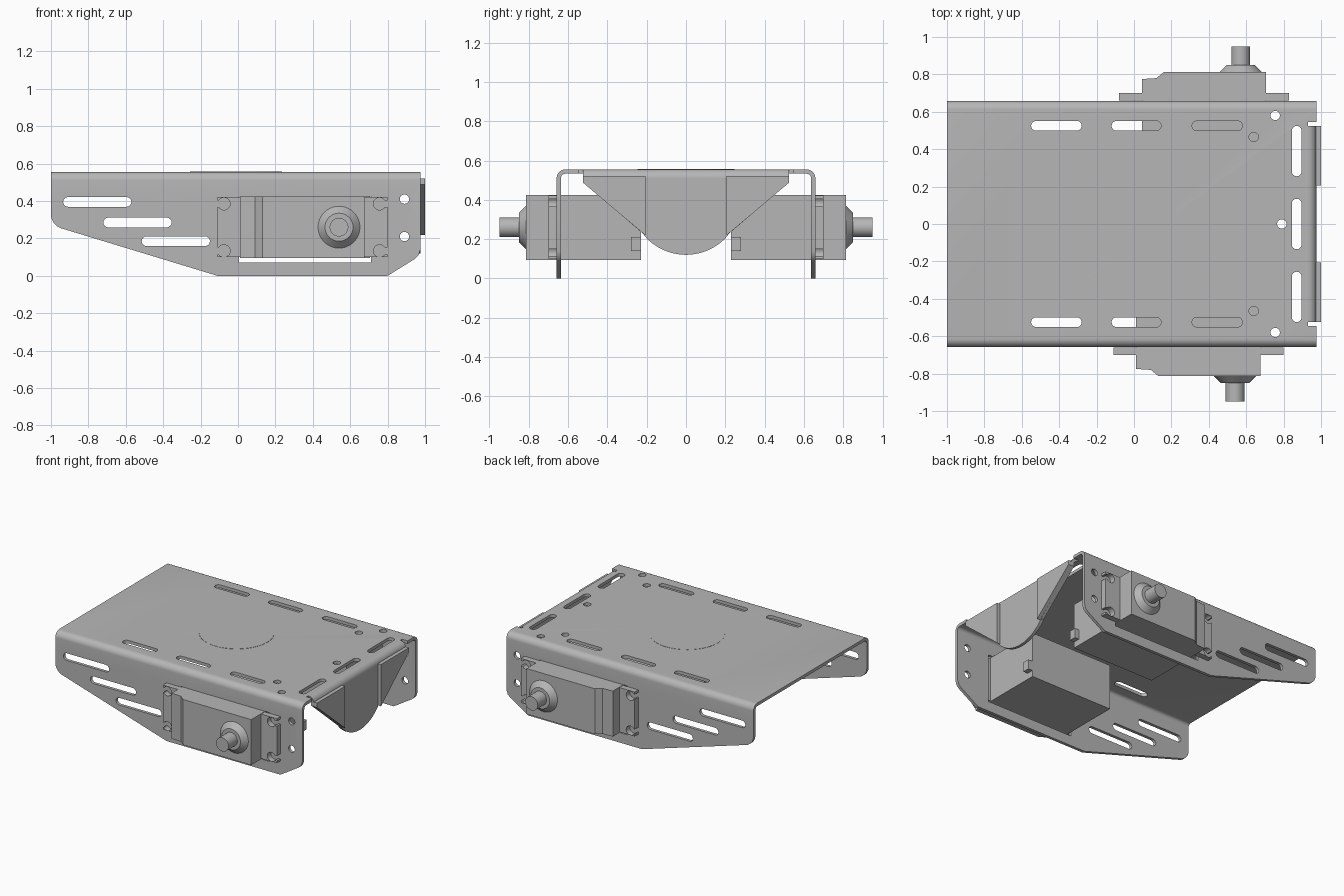
import bpy, bmesh
from math import pi, cos, sin, radians
from mathutils import Matrix

cube = bpy.data.objects.get("Cube")
if cube:
    bpy.data.objects.remove(cube)

grey = bpy.data.materials.new("plain_grey")
grey.use_nodes = True
grey.diffuse_color = (0.47, 0.47, 0.47, 1)
grey.node_tree.nodes["Principled BSDF"].inputs["Base Color"].default_value = grey.diffuse_color


def add_prism(bm, pts, axis, lo, hi):
    """Extrude a 2D outline along one axis."""
    place = {"x": lambda u, v, w: (w, u, v),
             "y": lambda u, v, w: (u, w, v),
             "z": lambda u, v, w: (u, v, w)}[axis]
    a, b = ([bm.verts.new(place(u, v, w)) for u, v in pts] for w in (lo, hi))
    faces = [bm.faces.new(a), bm.faces.new(b)]
    n = len(pts)
    for i in range(n):
        j = (i + 1) % n
        faces.append(bm.faces.new((a[i], a[j], b[j], b[i])))
    bmesh.ops.recalc_face_normals(bm, faces=faces)


def finish(name, bm):
    me = bpy.data.meshes.new(name)
    bm.to_mesh(me)
    bm.free()
    me.materials.append(grey)
    ob = bpy.data.objects.new(name, me)
    bpy.context.collection.objects.link(ob)
    return ob


def solid(name, *prisms):
    bm = bmesh.new()
    for p in prisms:
        add_prism(bm, *p)
    return finish(name, bm)


def arc(cx, cy, r, start, end, n=8):
    return [(cx + r * cos(radians(start + (end - start) * i / n)),
             cy + r * sin(radians(start + (end - start) * i / n))) for i in range(n + 1)]


def rect(u0, u1, v0, v1):
    return [(u0, v0), (u1, v0), (u1, v1), (u0, v1)]


def hole(u, v, r=0.025):
    return arc(u, v, r, 0, 345, 23)


def slot(u0, u1, v, r=0.026):
    return arc(u1 - r, v, r, -90, 90) + arc(u0 + r, v, r, 90, 270)


def boolean(ob, cutter, operation):
    mod = ob.modifiers.new("cut", "BOOLEAN")
    mod.operation, mod.object, mod.solver = operation, cutter, "EXACT"
    bpy.context.view_layer.objects.active = ob
    bpy.ops.object.modifier_apply(modifier=mod.name)
    bpy.data.objects.remove(cutter)


# Chassis: folded channel section trimmed to the side outline
W, TOP, T, R = 0.658, 0.555, 0.022, 0.045
half = [(W, -0.1)] + arc(W - R, TOP - R, R, 0, 90)
inner = [(W - T, -0.1)] + arc(W - R, TOP - R, R - T, 0, 90)
outer_run = half + [(-y, z) for y, z in reversed(half)]
inner_run = inner + [(-y, z) for y, z in reversed(inner)]
chassis = solid("chassis", (outer_run + inner_run[::-1], "x", -1.1, 1.1))
side_outline = ([(-1, 0.7)] + arc(-0.92, 0.33, 0.08, 180, 253) +
                [(-0.11, 0), (0.8, 0), (0.945, 0.09), (0.965, 0.11), (0.975, 0.14), (0.975, 0.7)])
boolean(chassis, solid("outline", (side_outline, "y", -1, 1)), "INTERSECT")

# Openings in both side walls
side_cuts = [slot(-0.935, -0.57, 0.395), slot(-0.72, -0.355, 0.285), slot(-0.515, -0.15, 0.185),
             hole(0.89, 0.41), hole(0.89, 0.21), rect(0.005, 0.712, 0.072, 0.425)]
cuts = [(c, "y", -1, 1) for c in side_cuts]

# Openings in the deck
deck_cuts = [hole(0.79, 0), rect(0.93, 1.1, -0.545, 0.545)]
for s in (-1, 1):
    deck_cuts += [slot(a, b, s * 0.525) for a, b in ((-0.55, -0.28), (-0.12, 0.145), (0.31, 0.58))]
    deck_cuts += [hole(0.755, s * 0.58), hole(0.64, s * 0.465)]
for y in (-0.39, 0, 0.39):
    deck_cuts.append([(0.87 + v, u) for u, v in slot(y - 0.135, y + 0.135, 0)])
cuts += [(c, "z", 0.5, 0.6) for c in deck_cuts]
boolean(chassis, solid("openings", *cuts), "DIFFERENCE")

# Flush round cover on the deck
solid("deck_disc", (arc(-0.01, 0, 0.246, 0, 354, 59), "z", 0.534, 0.5565))

# End flap: a bend from the deck, then a plate with a rounded lower edge
bend = arc(0.93, 0.51, 0.045, 0, 90) + arc(0.93, 0.51, 0.045 - T, 90, 0)
flap_outline = ([(-0.525, 0.51), (-0.525, 0.49), (-0.215, 0.225)] +
                arc(0, 0.40, 0.28, 220, 320, 16) + [(0.215, 0.225), (0.525, 0.49), (0.525, 0.51)])
solid("end_flap", (bend, "y", -0.525, 0.525), (flap_outline, "x", 0.953, 0.975))
for side, s in (("left", 1), ("right", -1)):
    gusset = [(s * y, z) for y, z in ((0.205, 0.52), (0.525, 0.52), (0.525, 0.488), (0.205, 0.218))]
    solid(side + "_flap_plate", (gusset, "x", 0.972, 1.0))


# Drive motors, one through each side wall
def motor(side, s, dx):
    def box(x0, x1, y0, y1, z0, z1):
        return (rect(x0 + dx, x1 + dx, z0, z1), "y", s * y0, s * y1)

    case = [(0.012, 0.23), (0.012, 0.775), (0.09, 0.78), (0.13, 0.813), (0.675, 0.813), (0.675, 0.23)]
    solid(side + "_motor_case", ([(x + dx, s * y) for x, y in case], "z", 0.095, 0.424))
    solid(side + "_cable_stub", box(0.67, 0.71, 0.23, 0.28, 0.14, 0.21))

    # Mounting ears with open keyhole slots
    ears = solid(side + "_motor_ears", box(-0.11, 0.8, 0.659, 0.7, 0.1, 0.421))
    for z in (0.133, 0.385):
        for x, edge in ((-0.075, -0.2), (0.757, 0.9)):
            lo, hi = sorted((x, edge))
            boolean(ears, solid("round", (hole(x + dx, z, 0.033), "y", s * 0.6, s * 0.75)), "DIFFERENCE")
            boolean(ears, solid("mouth", box(lo, hi, 0.6, 0.75, z - 0.018, z + 0.018)), "DIFFERENCE")

    # Tapered collar and output shaft
    for part, r1, r2, y0, y1 in (("collar", 0.115, 0.075, 0.81, 0.85), ("shaft", 0.05, 0.05, 0.84, 0.95)):
        bm = bmesh.new()
        turn = Matrix.Translation((0.54 + dx, s * (y0 + y1) / 2, 0.26)) @ Matrix.Rotation(-s * pi / 2, 4, "X")
        bmesh.ops.create_cone(bm, cap_ends=True, segments=40, radius1=r1, radius2=r2,
                              depth=y1 - y0, matrix=turn)
        finish(side + "_motor_" + part, bm)


motor("right", -1, 0)
motor("left", 1, 0.03)

# Smooth the bends and round parts, keep the folds sharp
bpy.ops.object.select_all(action="DESELECT")
for ob in bpy.context.collection.objects:
    if ob.type == "MESH":
        ob.select_set(True)
        bpy.context.view_layer.objects.active = ob
bpy.ops.object.shade_smooth_by_angle(angle=radians(30))
